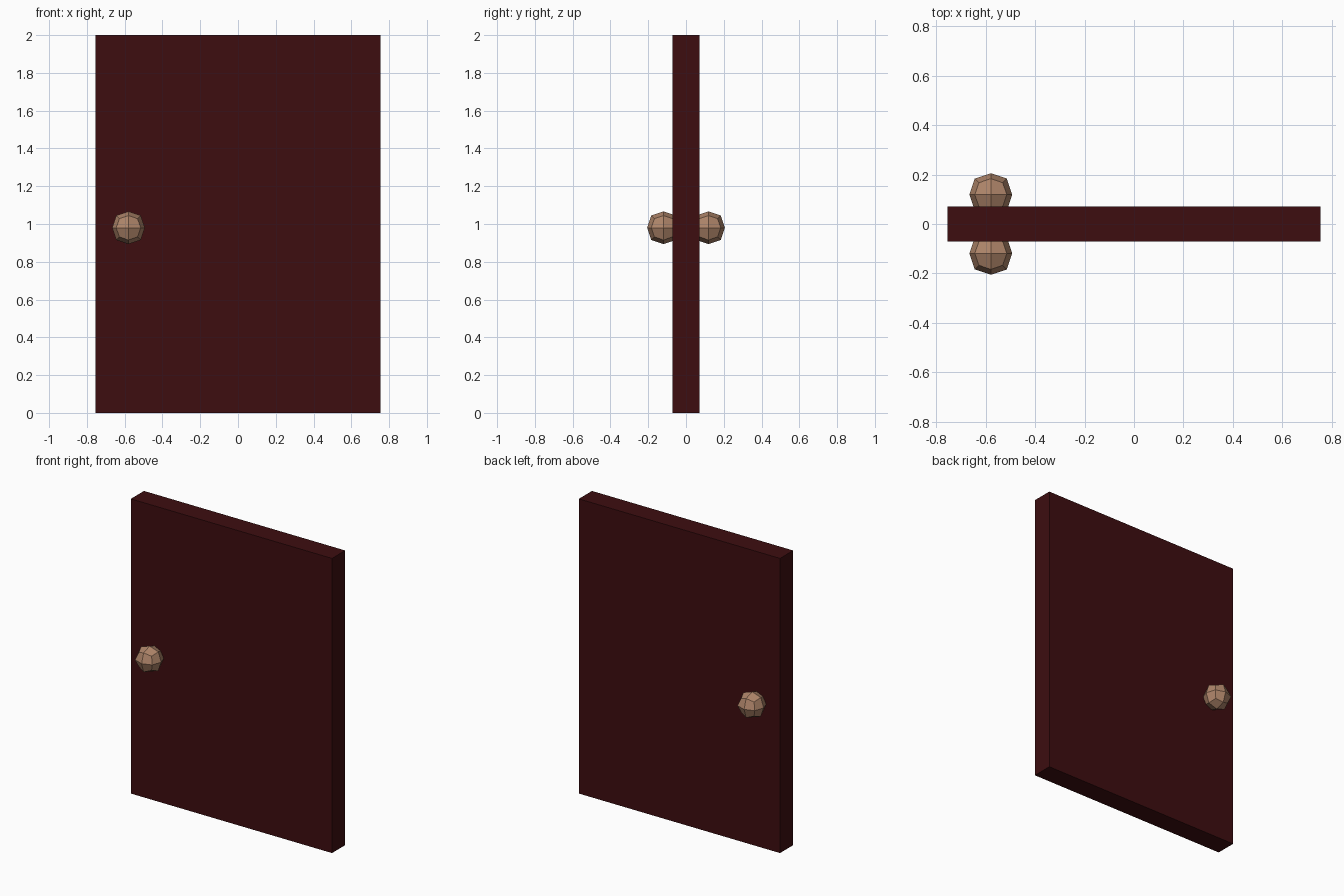
import bpy

if "Cube" in bpy.data.objects:
    bpy.data.objects.remove(bpy.data.objects["Cube"])


def material(name, color):
    m = bpy.data.materials.new(name)
    m.diffuse_color = (*color, 1)
    m.use_nodes = True
    m.node_tree.nodes["Principled BSDF"].inputs["Base Color"].default_value = m.diffuse_color
    return m


def box(name, center, size, mat):
    bpy.ops.mesh.primitive_cube_add(size=1, location=center)
    ob = bpy.context.object
    ob.name = name
    ob.scale = size
    bpy.ops.object.transform_apply(location=False, rotation=False, scale=True)
    ob.data.materials.append(mat)
    return ob


wood = material("dark_red_wood", (0.047, 0.004, 0.005))
brass = material("dull_bronze", (0.42, 0.23, 0.14))

# Door slab
box("door_panel", (0, 0, 1), (1.511, 0.141, 2), wood)

# Low-poly knobs on both sides: a cube subdivided once
for side, y in (("front", -0.119), ("back", 0.119)):
    knob = box(side + "_knob", (-0.58, y, 0.98), (0.173, 0.173, 0.173), brass)
    sub = knob.modifiers.new("rounding", 'SUBSURF')
    sub.levels = sub.render_levels = 1
    sub.use_limit_surface = False
